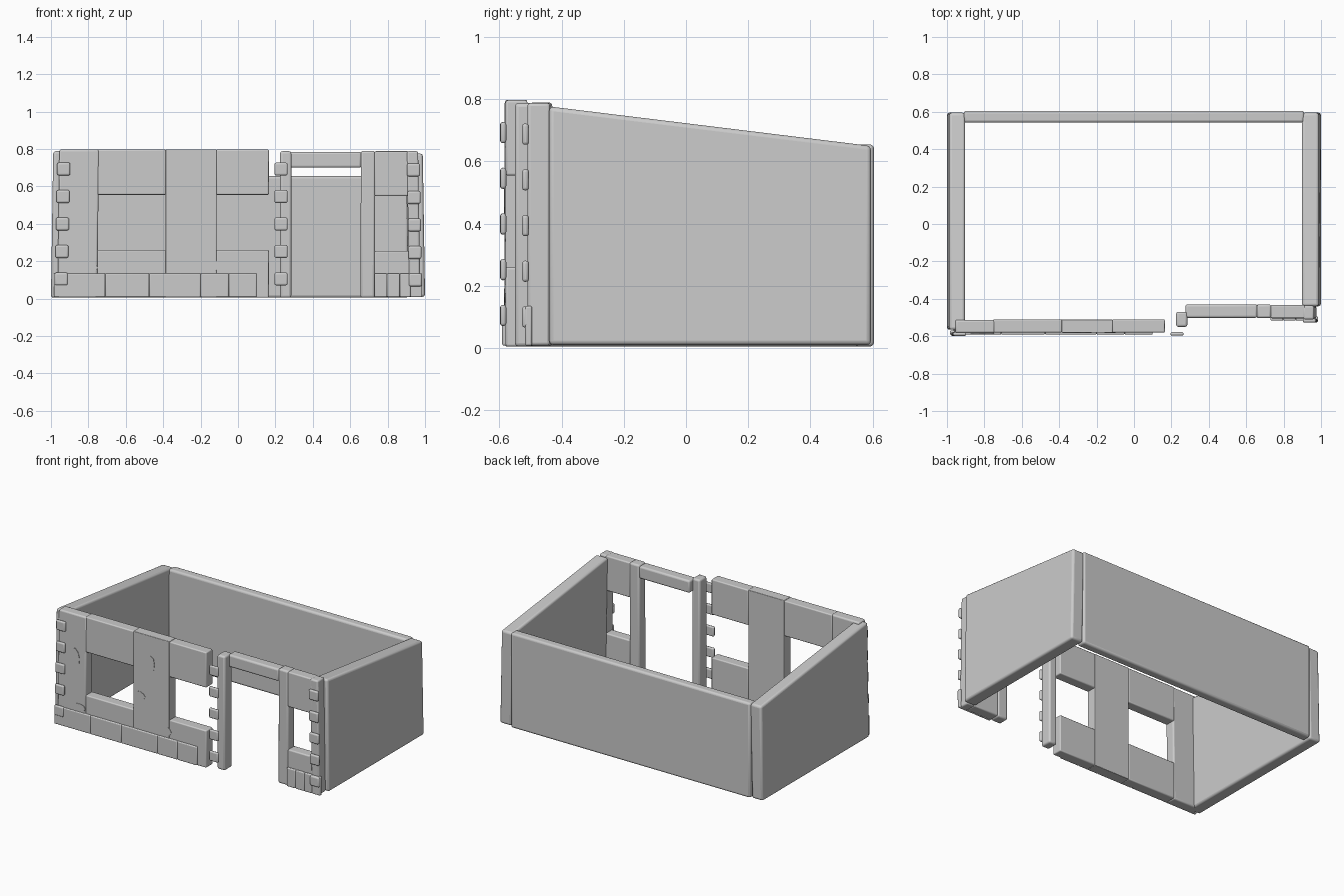
import bpy, bmesh, math, random

random.seed(4)
if "Cube" in bpy.data.objects:
    bpy.data.objects.remove(bpy.data.objects["Cube"], do_unlink=True)

grey = bpy.data.materials.new("plaster grey")
grey.use_nodes = True
COLOUR = (0.6, 0.6, 0.6, 1)
grey.diffuse_color = COLOUR
grey.node_tree.nodes["Principled BSDF"].inputs["Base Color"].default_value = COLOUR


def finish(name, bm, bevel):
    mesh = bpy.data.meshes.new(name)
    bm.to_mesh(mesh)
    bm.free()
    mesh.materials.append(grey)
    obj = bpy.data.objects.new(name, mesh)
    bpy.context.collection.objects.link(obj)
    if bevel:
        mod = obj.modifiers.new("soft edges", 'BEVEL')
        mod.width, mod.segments = bevel, 3
    bpy.ops.object.select_all(action='DESELECT')
    obj.select_set(True)
    bpy.context.view_layer.objects.active = obj
    bpy.ops.object.shade_smooth_by_angle(angle=math.radians(35))
    return obj


def block(name, x, y, z, bevel=0.01, back_top=None, lean=0.0):
    """Rounded block from three ranges; its top may slope back and lean sideways."""
    bm = bmesh.new()
    bmesh.ops.create_cube(bm, size=1)
    for v in bm.verts:
        top, back = v.co.z > 0, v.co.y > 0
        v.co = (x[v.co.x > 0], y[back], z[top])
        if top:
            v.co.x += lean
            if back and back_top is not None:
                v.co.z = back_top
    return finish(name, bm, bevel)


def patch(name, cx, cz, w, h, front):
    """Thin irregular stone showing through the plaster."""
    bm = bmesh.new()
    ring = []
    for i in range(9):
        a = math.tau * i / 9
        r = random.uniform(0.85, 1.08)
        ring.append(bm.verts.new((cx + w * r * math.cos(a), front, cz + h * r * math.sin(a))))
    face = bm.faces.new(ring)
    out = bmesh.ops.extrude_face_region(bm, geom=[face])
    for v in out["geom"]:
        if isinstance(v, bmesh.types.BMVert):
            v.co.y -= 0.004
    bmesh.ops.recalc_face_normals(bm, faces=bm.faces)
    return finish(name, bm, 0)


# Side and back walls
block("right_wall", (-1.0, -0.915), (-0.565, 0.595), (0.005, 0.79), 0.014, 0.65, 0.012)
block("left_wall", (0.91, 1.0), (-0.44, 0.595), (0.01, 0.777), 0.014, 0.65, -0.012)
block("back_wall", (-0.91, 0.91), (0.542, 0.605), (0.005, 0.655), 0.014)

# Long front wall with two windows
Y = (-0.58, -0.51)
block("corner_pillar", (-0.965, -0.753), (-0.583, -0.513), (0.005, 0.797), 0.01, lean=0.01)
block("window_pier", (-0.388, -0.115), (-0.581, -0.511), (0.005, 0.798), 0.004)
for side, x in (("right", (-0.753, -0.386)), ("left", (-0.117, 0.165))):
    block(side + "_lintel", x, Y, (0.555, 0.797), 0.007)
    block(side + "_sill", x, Y, (0.005, 0.26), 0.007)

# Doorway
block("door_post_right", (0.225, 0.285), (-0.55, -0.47), (0.005, 0.788), 0.012)
block("door_post_left", (0.655, 0.732), (-0.503, -0.43), (0.005, 0.79), 0.012, lean=0.002)
block("door_lintel", (0.275, 0.66), (-0.502, -0.43), (0.70, 0.785), 0.012)

# Short front wall with a narrow window
block("narrow_lintel", (0.73, 0.915), (-0.504, -0.434), (0.548, 0.788), 0.008)
block("narrow_sill", (0.73, 0.92), (-0.504, -0.434), (0.008, 0.255), 0.008)
block("end_pillar", (0.915, 0.975), (-0.51, -0.437), (0.008, 0.788), 0.01, lean=-0.012)

# Base stones
for label, edges, y in (
        ("long", (-0.985, -0.71, -0.475, -0.20, -0.05, 0.10), (-0.591, -0.57)),
        ("short", (0.73, 0.797, 0.865, 0.922, 0.985), (-0.517, -0.495))):
    for i, x in enumerate(zip(edges, edges[1:])):
        block(f"{label}_base_stone_{i}", x, y, (0.008, 0.135), 0.006)

# Corner bricks, five to a column
for label, cx, drift, y, lift in (
        ("corner", -0.945, 0.013, (-0.598, -0.578), 0.0),
        ("door", 0.23, 0.0, (-0.597, -0.578), 0.0),
        ("end", 0.948, -0.01, (-0.527, -0.506), -0.005)):
    for i in range(5):
        x = cx + drift * i / 4
        z = 0.105 + lift + 0.147 * i
        block(f"{label}_brick_{i}", (x - 0.035, x + 0.035), y, (z - 0.034, z + 0.034), 0.009)

# Exposed stones in the plaster
for i, (cx, cz, w, h, front) in enumerate((
        (-0.835, 0.50, 0.045, 0.07, -0.582), (-0.265, 0.61, 0.042, 0.058, -0.58),
        (-0.34, 0.37, 0.043, 0.03, -0.58), (-0.795, 0.165, 0.045, 0.03, -0.582),
        (-0.13, 0.175, 0.03, 0.03, -0.579))):
    patch(f"exposed_stone_{i}", cx, cz, w, h, front)
